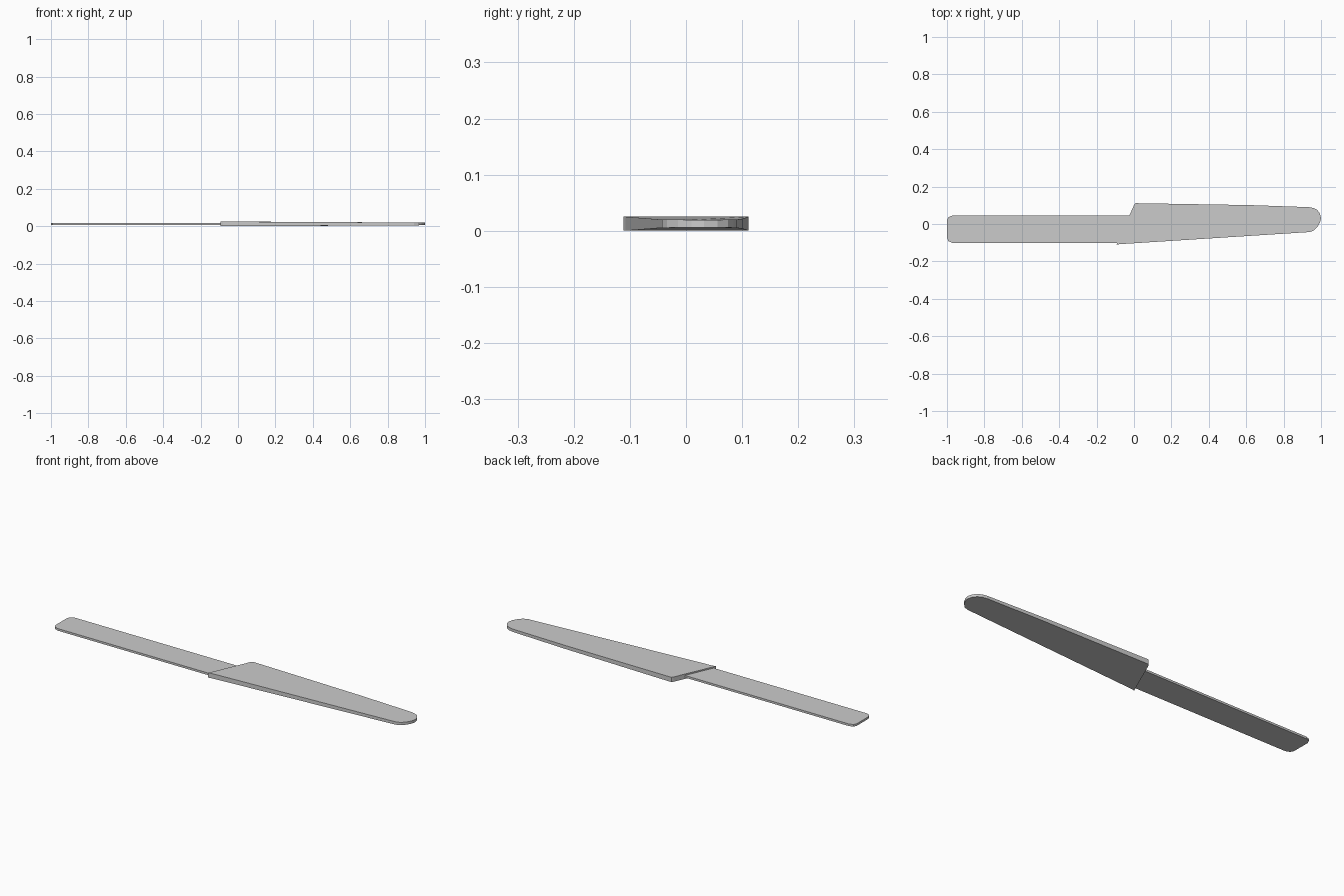
import bpy, bmesh

if "Cube" in bpy.data.objects:
    bpy.data.objects.remove(bpy.data.objects["Cube"])

MID = 0.0125  # height of the middle plane


def flat_part(name, outline, half_thickness, material):
    """Closed plate from an outline; half_thickness is a function of x."""
    bm = bmesh.new()
    low = [bm.verts.new((x, y, MID - half_thickness(x))) for x, y in outline]
    high = [bm.verts.new((x, y, MID + half_thickness(x))) for x, y in outline]
    bm.faces.new(low[::-1])
    bm.faces.new(high)
    n = len(outline)
    for i in range(n):
        j = (i + 1) % n
        bm.faces.new((low[i], low[j], high[j], high[i]))
    bmesh.ops.recalc_face_normals(bm, faces=bm.faces)
    mesh = bpy.data.meshes.new(name)
    bm.to_mesh(mesh)
    bm.free()
    mesh.materials.append(material)
    obj = bpy.data.objects.new(name, mesh)
    bpy.context.collection.objects.link(obj)
    return obj


grey = bpy.data.materials.new("light_grey")
grey.diffuse_color = (0.6, 0.6, 0.6, 1)
grey.use_nodes = True
grey.node_tree.nodes["Principled BSDF"].inputs["Base Color"].default_value = grey.diffuse_color

# thin straight blade with clipped end corners, seated in the handle
flat_part("blade", [
    (-1.0, -0.075), (-0.992, -0.092), (-0.97, -0.101), (-0.06, -0.101),
    (0.0, 0.045), (-0.97, 0.045), (-0.992, 0.037), (-1.0, 0.02),
], lambda x: 0.0055, grey)

# tapering handle with slanted heel and rounded tip
flat_part("handle", [
    (-0.094, -0.111), (-0.08, -0.108), (0.94, -0.043), (0.963, -0.034),
    (0.982, -0.014), (0.995, 0.01), (1.0, 0.032), (0.994, 0.056),
    (0.98, 0.075), (0.96, 0.085), (0.935, 0.09), (0.62, 0.101),
    (0.02, 0.111), (0.007, 0.111), (0.0, 0.101),
], lambda x: 0.0125 - 0.0055 * max(0.0, x), grey)
